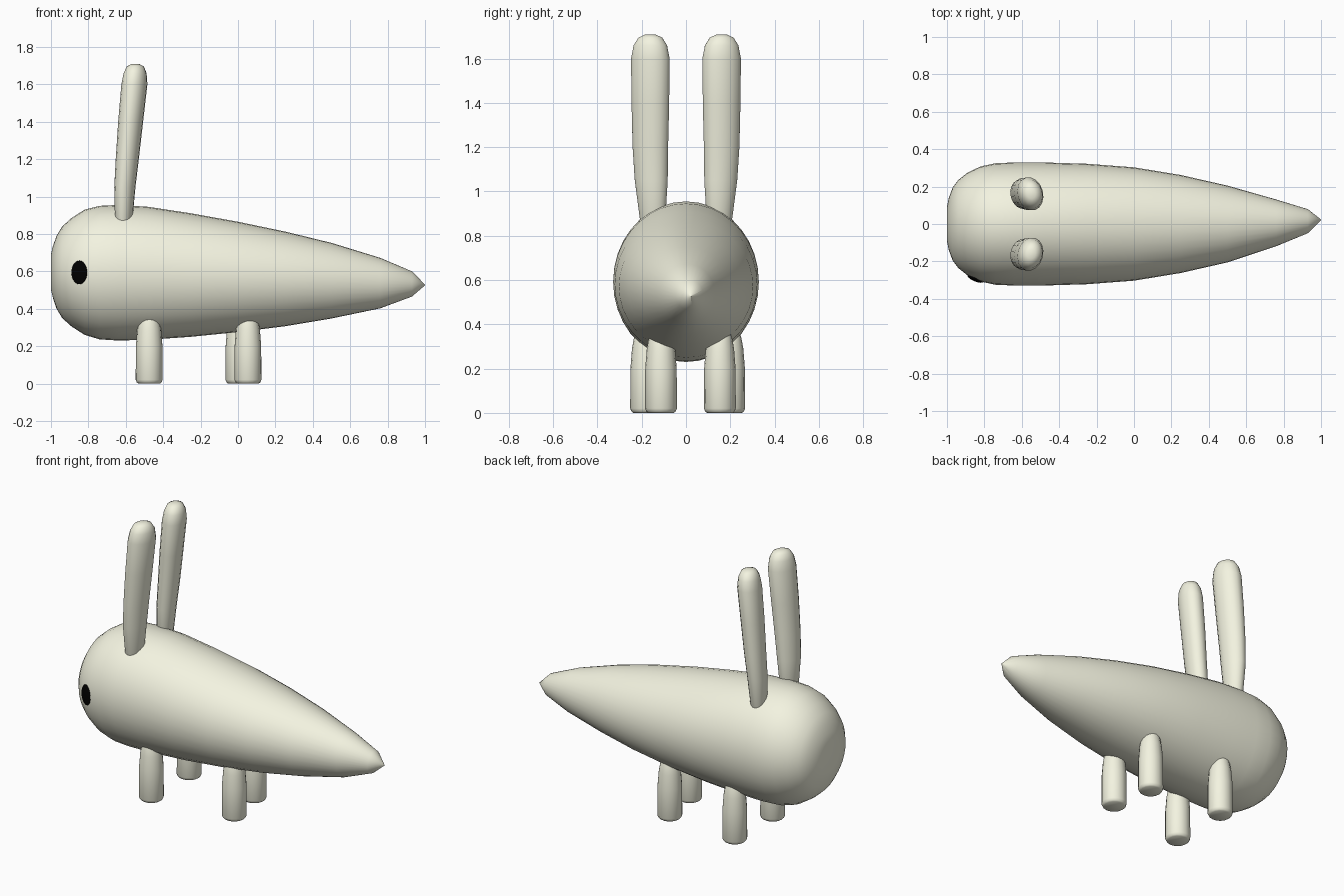
import bpy, bmesh, math
from mathutils import Vector

if "Cube" in bpy.data.objects:
    bpy.data.objects.remove(bpy.data.objects["Cube"])


def material(name, colour):
    mat = bpy.data.materials.new(name)
    mat.diffuse_color = colour
    mat.use_nodes = True
    mat.node_tree.nodes["Principled BSDF"].inputs["Base Color"].default_value = mat.diffuse_color
    return mat


cream = material("cream", (0.9, 0.9, 0.75, 1))
black = material("black", (0.0, 0.0, 0.0, 1))


def finish(name, bm, mat):
    bmesh.ops.recalc_face_normals(bm, faces=bm.faces)
    me = bpy.data.meshes.new(name)
    bm.to_mesh(me)
    bm.free()
    me.materials.append(mat)
    ob = bpy.data.objects.new(name, me)
    bpy.context.collection.objects.link(ob)
    bpy.ops.object.select_all(action='DESELECT')
    ob.select_set(True)
    bpy.context.view_layer.objects.active = ob
    bpy.ops.object.shade_smooth_by_angle(angle=math.radians(50))
    return ob


def loft(name, rings, u, v, n):
    """Closed skin over elliptical rings given as (centre, half size u, half size v)."""
    bm = bmesh.new()
    u, v = Vector(u), Vector(v)
    loops = []
    for c, a, b in rings:
        loops.append([bm.verts.new(Vector(c) + u * a * math.cos(t) + v * b * math.sin(t))
                      for t in (2 * math.pi * i / n for i in range(n))])
    for lo, hi in zip(loops, loops[1:]):
        for i in range(n):
            j = (i + 1) % n
            bm.faces.new((lo[i], lo[j], hi[j], hi[i]))
    bm.faces.new(loops[0])
    bm.faces.new(loops[-1])
    return finish(name, bm, cream)


# Body: x, bottom z, top z, half width, y centre
profile = [(-1.0, 0.50, 0.69, 0.09, 0), (-0.99, 0.46, 0.735, 0.14, 0),
           (-0.97, 0.40, 0.79, 0.195, 0), (-0.94, 0.35, 0.84, 0.235, 0),
           (-0.89, 0.305, 0.885, 0.275, 0), (-0.82, 0.26, 0.93, 0.308, 0),
           (-0.74, 0.236, 0.95, 0.325, 0), (-0.64, 0.23, 0.955, 0.329, 0),
           (-0.48, 0.234, 0.945, 0.329, 0), (-0.25, 0.25, 0.91, 0.322, 0),
           (0.0, 0.275, 0.865, 0.303, 0), (0.25, 0.306, 0.813, 0.262, 0),
           (0.5, 0.348, 0.752, 0.205, 0), (0.76, 0.402, 0.672, 0.125, 0.006),
           (0.93, 0.465, 0.60, 0.064, 0.015), (1.0, 0.525, 0.529, 0.002, 0.022)]
loft("body", [((x, yc, (lo + hi) / 2), w, (hi - lo) / 2) for x, lo, hi, w, yc in profile],
     (0, 1, 0), (0, 0, 1), 36)

# Ears: z, x centre, y centre, half depth, half width
ear = [(0.83, -0.613, 0.15, 0.03, 0.045), (0.88, -0.611, 0.151, 0.046, 0.06),
       (1.05, -0.605, 0.157, 0.055, 0.077), (1.2, -0.592, 0.161, 0.06, 0.083),
       (1.4, -0.574, 0.161, 0.065, 0.088), (1.6, -0.554, 0.161, 0.068, 0.09),
       (1.66, -0.55, 0.161, 0.06, 0.078), (1.695, -0.549, 0.161, 0.045, 0.055),
       (1.708, -0.549, 0.161, 0.022, 0.025)]
for side, label in ((-1, "right"), (1, "left")):
    twist = math.radians(15) * side
    loft(label + "_ear", [((x, side * y, z), a, b) for z, x, y, a, b in ear],
         (math.cos(twist), math.sin(twist), 0), (-math.sin(twist), math.cos(twist), 0), 16)

# Legs: z, radius
leg = [(0.0, 0.058), (0.006, 0.066), (0.02, 0.072), (0.2, 0.071), (0.29, 0.064),
       (0.34, 0.055), (0.38, 0.04)]
for name, x, y in (("right_front_leg", -0.475, -0.18), ("left_front_leg", -0.475, 0.195),
                   ("right_hind_leg", 0.053, -0.113), ("left_hind_leg", 0.005, 0.153)):
    loft(name, [((x, y, z), r, r) for z, r in leg], (1, 0, 0), (0, 1, 0), 16)

# Eye on the front side
bm = bmesh.new()
bmesh.ops.create_uvsphere(bm, u_segments=24, v_segments=12, radius=1)
eye = finish("eye", bm, black)
eye.scale = (0.046, 0.016, 0.063)
eye.rotation_euler = (0, 0, math.radians(-23))
eye.location = (-0.848, -0.291, 0.594)
